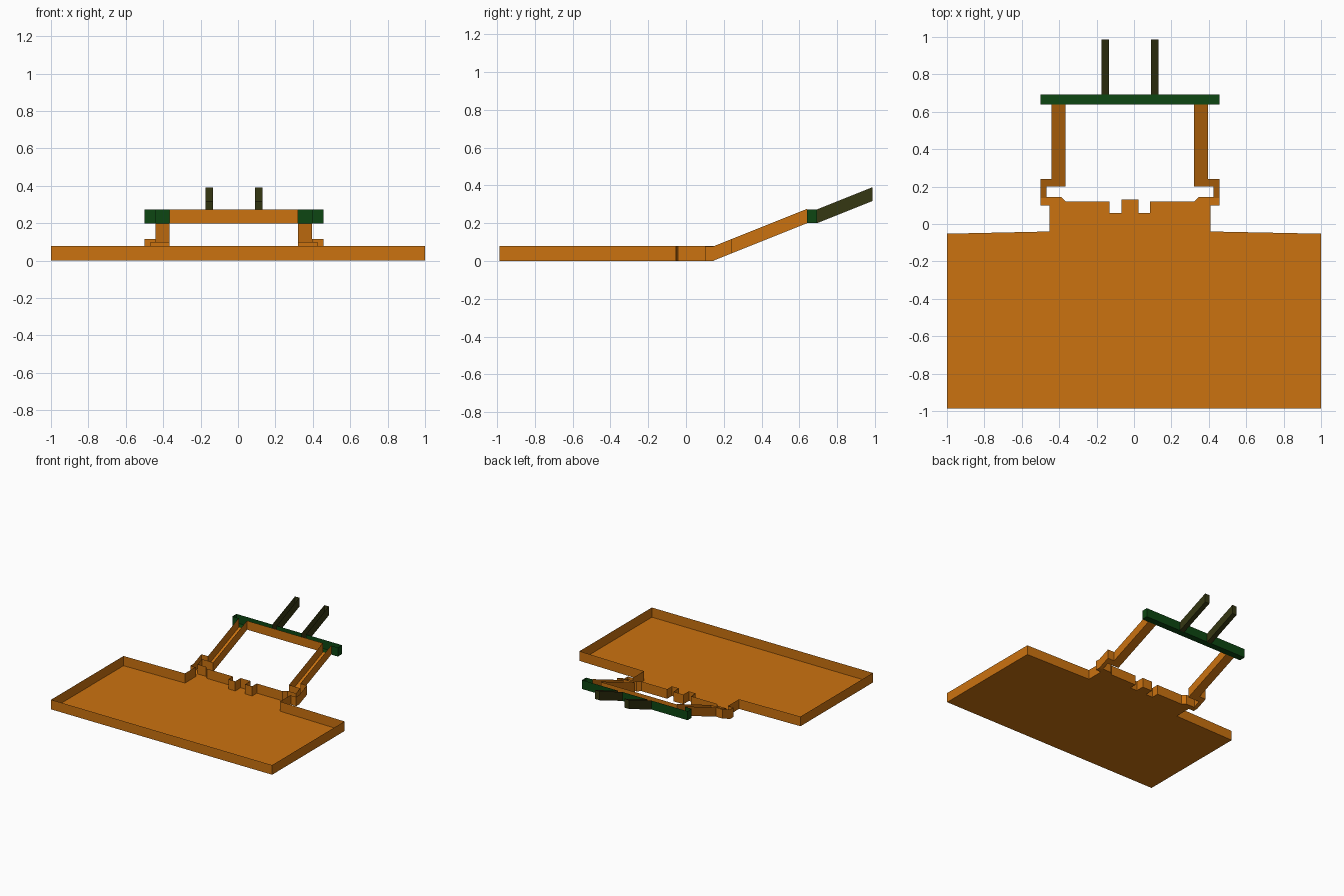
import bpy, bmesh
from mathutils import Vector
from mathutils.geometry import intersect_point_line

if "Cube" in bpy.data.objects:
    bpy.data.objects.remove(bpy.data.objects["Cube"], do_unlink=True)


def material(name, color):
    m = bpy.data.materials.new(name)
    m.use_nodes = True
    m.diffuse_color = (*color, 1)
    m.node_tree.nodes["Principled BSDF"].inputs["Base Color"].default_value = (*color, 1)
    return m


orange = material("orange", (0.60, 0.17, 0.005))
green = material("dark green", (0.004, 0.062, 0.006))
olive = material("dark olive", (0.036, 0.038, 0.006))

AXIS = -0.022            # mirror line of the handle and the tab
BEND, REAR, END = 0.14, 0.64, 0.987
BAR_BACK, BAR_Z = 0.693, 0.2


def mirror(points):
    return [(2 * AXIS - x, y) for x, y in points]


def on_segment(p, a, b):
    a, b = Vector((*a, 0)), Vector((*b, 0))
    q, t = intersect_point_line(Vector((p.x, p.y, 0)), a, b)
    return (q - Vector((p.x, p.y, 0))).length < 0.001 and -0.01 < t < 1.01


def channel(name, outline, height, mat, floor_z=lambda y: 0, openings=(), bend=None):
    """Thin sheet floor with upright sheet walls round its edge, except at openings."""
    bm = bmesh.new()
    bm.faces.new([bm.verts.new((x, y, 0)) for x, y in outline])
    if bend is not None:
        bmesh.ops.bisect_plane(bm, geom=bm.verts[:] + bm.edges[:] + bm.faces[:],
                               plane_co=(0, bend, 0), plane_no=(0, 1, 0))
    rim = [e for e in bm.edges if e.is_boundary and not any(
        all(on_segment(v.co, a, b) for v in e.verts) for a, b in openings)]
    floor = bm.faces[:]
    for v in bm.verts:
        v.co.z = floor_z(v.co.y)
    walls = bmesh.ops.extrude_edge_only(bm, edges=rim)["geom"]
    for v in walls:
        if isinstance(v, bmesh.types.BMVert):
            v.co.z += height
    bmesh.ops.recalc_face_normals(bm, faces=bm.faces[:])
    bm.normal_update()
    if floor[0].normal.z > 0:
        bmesh.ops.reverse_faces(bm, faces=bm.faces[:])
    return finish(name, bm, mat)


def finish(name, bm, mat):
    mesh = bpy.data.meshes.new(name)
    bm.to_mesh(mesh)
    bm.free()
    mesh.materials.append(mat)
    obj = bpy.data.objects.new(name, mesh)
    bpy.context.collection.objects.link(obj)
    return obj


# Broad tray with a notched tab at the back
joint = [(-0.452, 0.1), (-0.468, 0.145)]
tab = [(-0.452, -0.04)] + joint + [(-0.39, 0.145), (-0.365, 0.12), (-0.13, 0.12),
       (-0.13, 0.06), (-0.067, 0.06), (-0.067, 0.13)]
tray = [(1, -END), (1, -0.052)] + mirror(tab) + tab[::-1] + [(-1, -0.052), (-1, -END)]
channel("tray", tray, 0.079, orange, openings=[joint, mirror(joint)])

# Cranked arms rising from the tab
arm_end = [(-0.44, REAR), (-0.365, REAR)]
arm = [joint[0], (-0.5, 0.1), (-0.5, 0.24), (-0.44, 0.24)] + arm_end + \
      [(-0.365, 0.2), (-0.468, 0.2), joint[1]]


def arm_z(y):
    return max(0, (y - BEND) * BAR_Z / (REAR - BEND))


# Prongs pointing up and back
prong_base = [(-0.175, BAR_BACK), (-0.135, BAR_BACK)]
prong = prong_base + [(-0.135, END), (-0.175, END)]


def prong_z(y):
    return BAR_Z + 0.4 * (y - BAR_BACK)


for side, place in (("right", list), ("left", mirror)):
    channel(side + "_arm", place(arm), 0.076, orange, arm_z,
            [place(joint), place(arm_end)], BEND)
    channel(side + "_prong", place(prong), 0.073, olive, prong_z, [place(prong_base)])

# Crossbar joining the arms, open to the arms and prongs
front = [(-0.5, REAR), (-0.44, REAR)]
back = [(-0.5, BAR_BACK)] + prong_base
bar = front + mirror(front)[::-1] + mirror(back) + back[::-1]
channel("crossbar", bar, 0.073, green, lambda y: BAR_Z,
        [(front[1], mirror(front)[1]), prong_base, mirror(prong_base)])

# Front wall of the crossbar between the arms
bm = bmesh.new()
(x0, y0), (x1, y1) = arm_end[1], mirror(arm_end)[1]
bm.faces.new([bm.verts.new(p) for p in (
    (x0, y0, BAR_Z), (x1, y1, BAR_Z), (x1, y1, BAR_Z + 0.073), (x0, y0, BAR_Z + 0.073))])
finish("front_rail", bm, orange)
